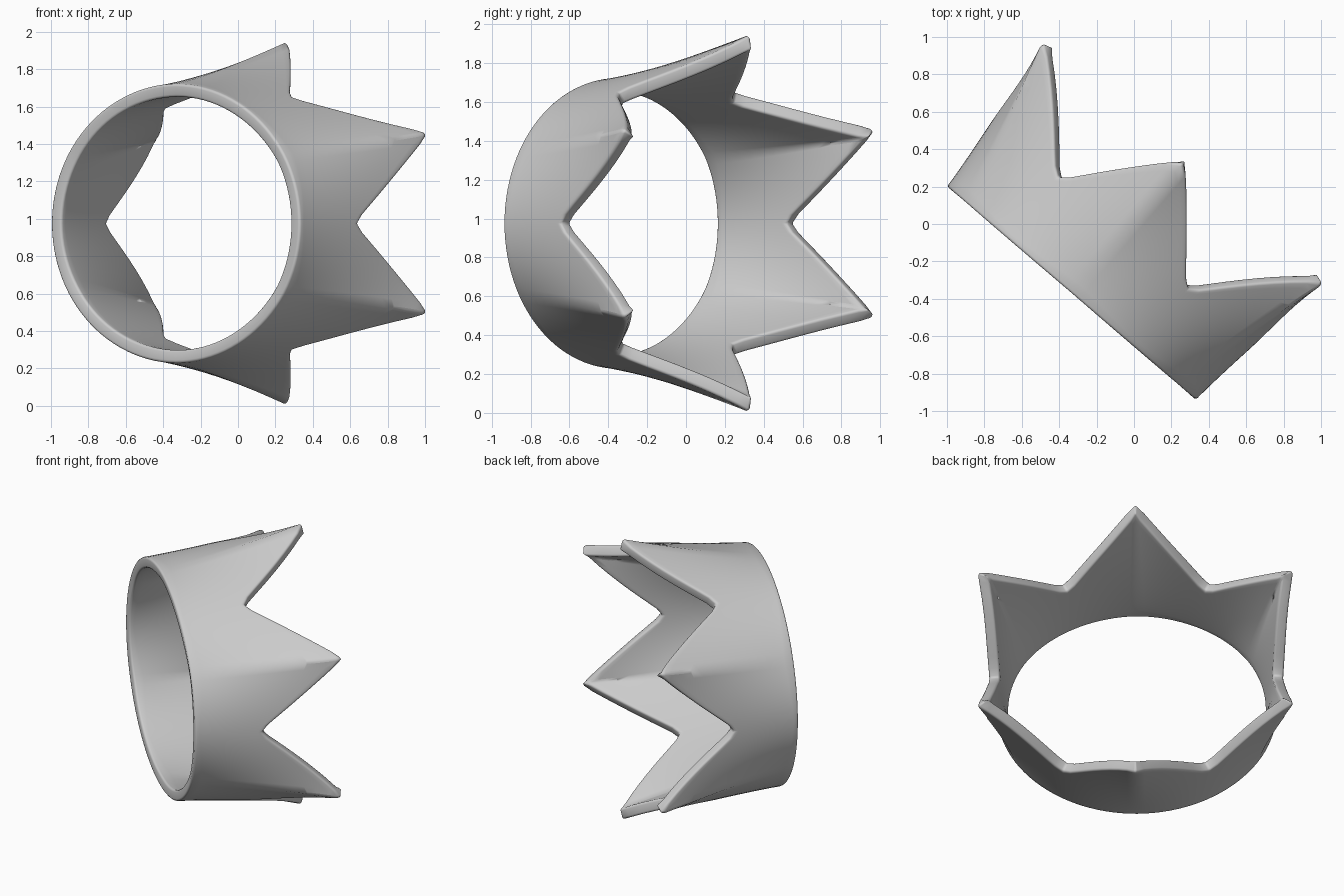
import bpy, bmesh, math
from mathutils import Vector

if "Cube" in bpy.data.objects:
    bpy.data.objects.remove(bpy.data.objects["Cube"])

# Crown lying on its side: across and axis directions lie in the ground plane
CENTRE = Vector((-0.335, -0.37, 0.975))
ACROSS = Vector((0.759, -0.651, 0))
AXIS = Vector((0.651, 0.759, 0))
UP = Vector((0, 0, 1))

POINTS, PER_POINT, ROWS = 6, 18, 14
COLUMNS = POINTS * PER_POINT
BASE_R = (0.876, 0.745)
TOP_R = (1.145, 0.97)
VALLEY, TIP = 0.425, 0.915


def oval(radii, angle):
    return Vector((radii[0] * math.cos(angle), radii[1] * math.sin(angle)))


def soft_zigzag(phase):
    """Triangle wave from 0 to 1 with rounded peaks."""
    k = 0.985
    return 0.5 + 0.5 * math.asin(k * math.cos(phase)) / math.asin(k)


def wall_point(col, row):
    step = math.tau / POINTS
    start = math.pi / 6 + (col // PER_POINT) * step
    f = (col % PER_POINT) / PER_POINT
    # Oval base flares into a hexagon whose corners carry the tips
    base = oval(BASE_R, start + f * step)
    top = oval(TOP_R, start).lerp(oval(TOP_R, start + step), f)
    h = (VALLEY + (TIP - VALLEY) * soft_zigzag(f * math.tau)) * row / ROWS
    p = base.lerp(top, (h / TIP) ** 1.2)
    return CENTRE + ACROSS * p.x + UP * p.y + AXIS * h


# Outer wall
bm = bmesh.new()
grid = [[bm.verts.new(wall_point(c, r)) for r in range(ROWS + 1)] for c in range(COLUMNS)]
for c in range(COLUMNS):
    a, b = grid[c], grid[(c + 1) % COLUMNS]
    for r in range(ROWS):
        bm.faces.new((a[r], a[r + 1], b[r + 1], b[r]))
mesh = bpy.data.meshes.new("crown_band")
bm.to_mesh(mesh)
bm.free()
crown = bpy.data.objects.new("crown_band", mesh)
bpy.context.collection.objects.link(crown)

# Wall thickness and softened rims
solid = crown.modifiers.new("thickness", "SOLIDIFY")
solid.thickness = 0.07
solid.offset = -1
solid.use_even_offset = True
bevel = crown.modifiers.new("soft_rims", "BEVEL")
bevel.width = 0.014
bevel.segments = 3
bevel.limit_method = "ANGLE"
bevel.angle_limit = math.radians(50)

# Plain grey
grey = bpy.data.materials.new("plain_grey")
grey.use_nodes = True
colour = (0.6, 0.6, 0.6, 1)
grey.diffuse_color = colour
grey.node_tree.nodes["Principled BSDF"].inputs["Base Color"].default_value = colour
mesh.materials.append(grey)

bpy.context.view_layer.objects.active = crown
crown.select_set(True)
bpy.ops.object.shade_smooth_by_angle(angle=math.radians(50))
